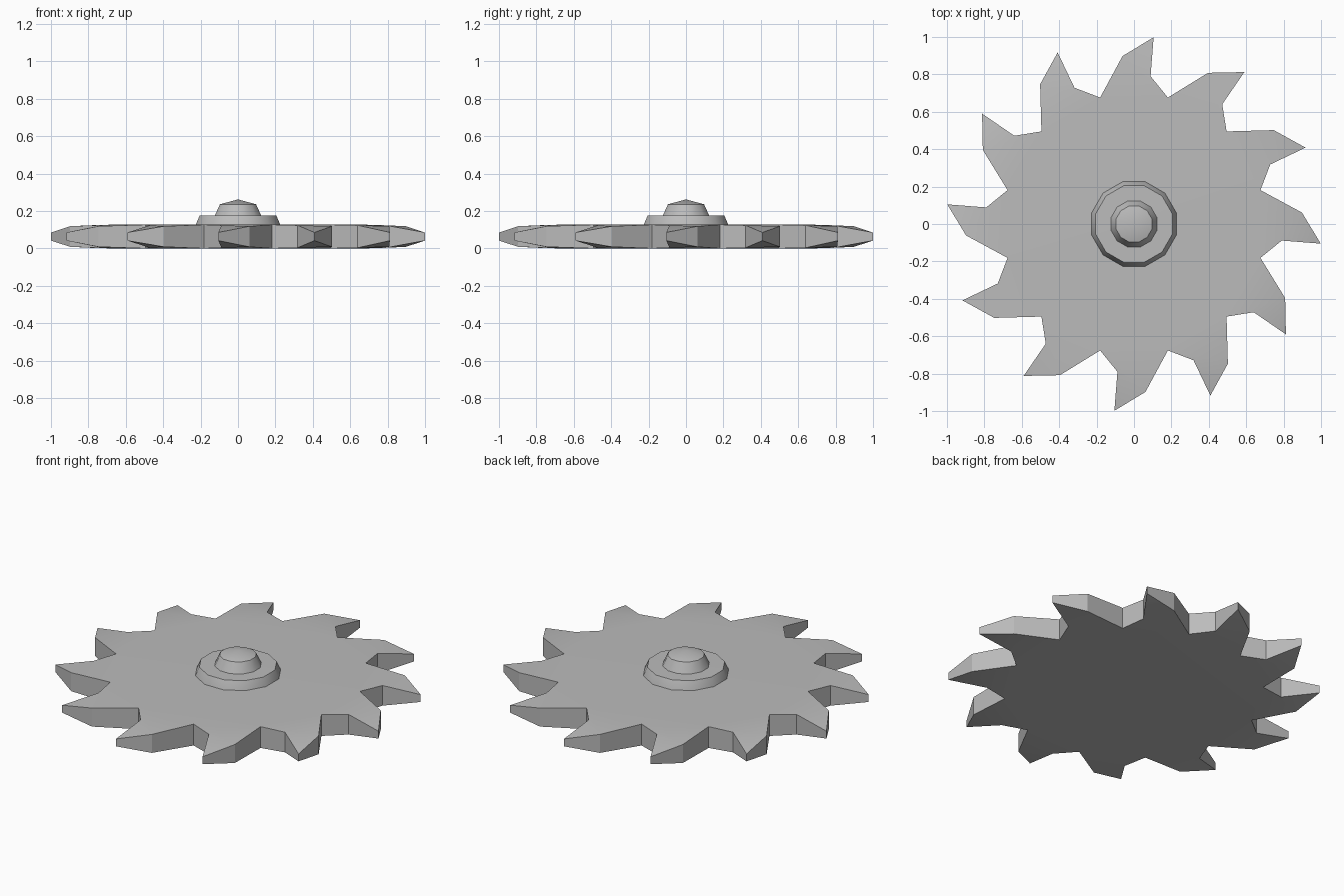
import bpy, bmesh
from math import radians, cos, sin

if "Cube" in bpy.data.objects:
    bpy.data.objects.remove(bpy.data.objects["Cube"], do_unlink=True)

TEETH = 12
THICK = 0.127
MID = THICK / 2


def make_material(name, colour):
    mat = bpy.data.materials.new(name)
    mat.use_nodes = True
    mat.diffuse_color = colour
    mat.node_tree.nodes["Principled BSDF"].inputs["Base Color"].default_value = colour
    return mat


steel = make_material("grey steel", (0.5, 0.5, 0.5, 1))


def finish(name, bm):
    bmesh.ops.recalc_face_normals(bm, faces=bm.faces)
    mesh = bpy.data.meshes.new(name)
    bm.to_mesh(mesh)
    bm.free()
    mesh.materials.append(steel)
    obj = bpy.data.objects.new(name, mesh)
    bpy.context.collection.objects.link(obj)
    bpy.ops.object.select_all(action="DESELECT")
    obj.select_set(True)
    bpy.context.view_layer.objects.active = obj
    bpy.ops.object.shade_smooth_by_angle(angle=radians(30))
    return obj


def polar(r, degrees, z):
    a = radians(degrees)
    return (r * cos(a), r * sin(a), z)


# Blade: each tooth is (radius, angle, half thickness) for root, hook, tip and back
tooth = [(0.70, 75, MID), (0.795, 83.6, 0.06),
         (1.004, 84, 0.022), (0.90, 93.9, 0.055)]
bm = bmesh.new()
layers = []
for side in (1, -1):
    rings = [[bm.verts.new(polar(r, a + i * 360 / TEETH, MID + side * h))
              for r, a, h in tooth] for i in range(TEETH)]
    bm.faces.new([ring[0] for ring in rings])
    for i, (root, hook, tip, back) in enumerate(rings):
        next_root = rings[(i + 1) % TEETH][0]
        bm.faces.new((root, hook, back, next_root))
        bm.faces.new((hook, tip, back))
    layers.append([v for ring in rings for v in ring])

# Rim walls joining the two sides
top, bottom = layers
for i in range(len(top)):
    j = (i + 1) % len(top)
    bm.faces.new((top[i], top[j], bottom[j], bottom[i]))
finish("saw_blade", bm)


# Hub parts: stacked twelve-sided turned profiles of (radius, height)
def turned(name, profile, apex):
    bm = bmesh.new()
    rings = [[bm.verts.new(polar(r, 15 + 30 * i, z)) for i in range(12)]
             for r, z in profile]
    for low, high in zip(rings, rings[1:]):
        for i in range(12):
            j = (i + 1) % 12
            bm.faces.new((low[i], low[j], high[j], high[i]))
    bm.faces.new(rings[0])
    peak = bm.verts.new((0, 0, apex))
    for i in range(12):
        bm.faces.new((rings[-1][i], rings[-1][(i + 1) % 12], peak))
    obj = finish(name, bm)
    bpy.ops.object.shade_smooth_by_angle(angle=radians(75))
    return obj


turned("hub_washer", [(0.236, THICK - 0.01), (0.234, THICK), (0.212, 0.176)], 0.178)
turned("hub_cap", [(0.13, 0.172), (0.1, 0.236)], 0.262)
